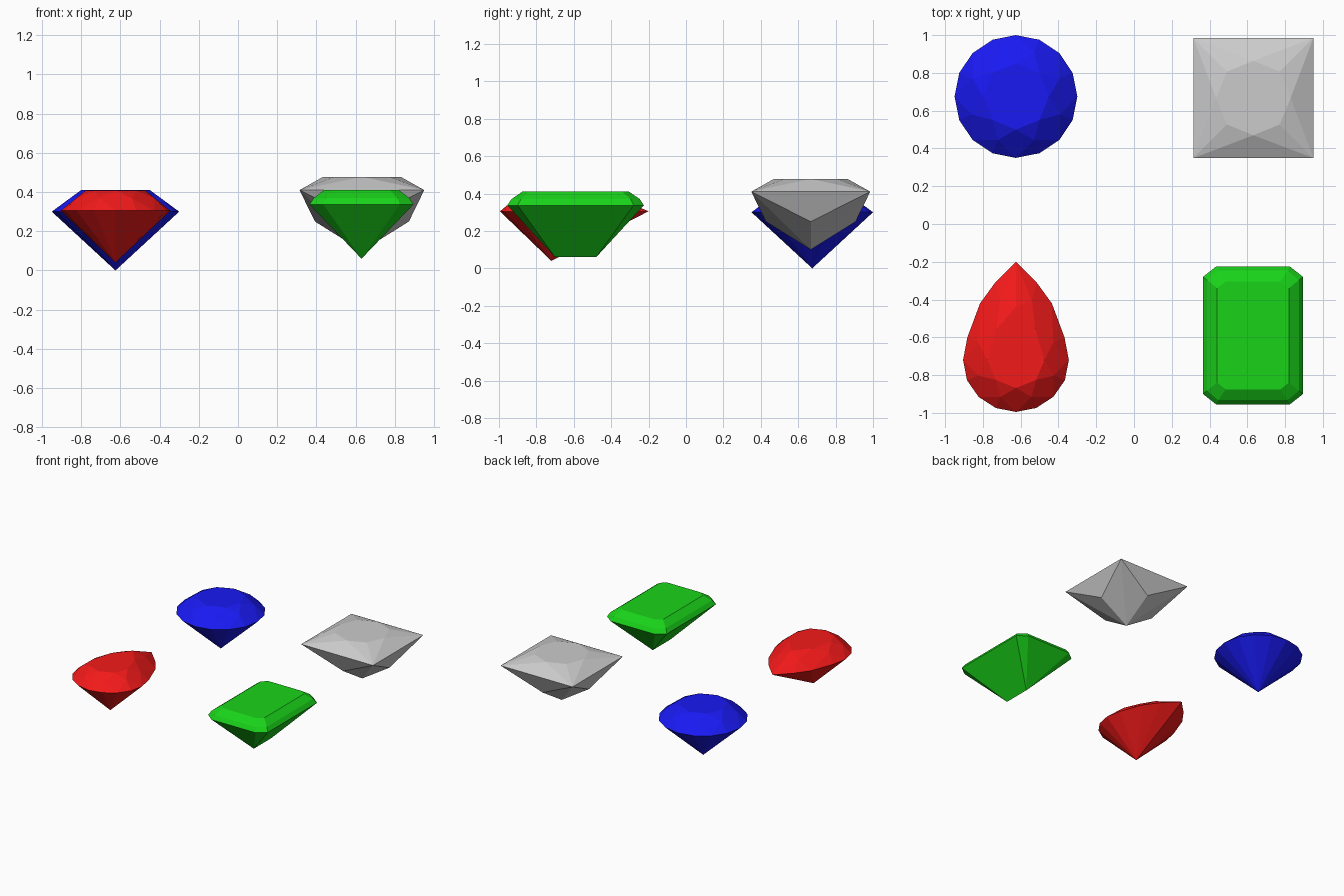
import bpy, bmesh
from math import sin, cos, pi, radians

if "Cube" in bpy.data.objects:
    bpy.data.objects.remove(bpy.data.objects["Cube"])


def gem(name, loc, points, color=None):
    """Faceted stone: convex hull of its facet corners, flat shaded."""
    bm = bmesh.new()
    verts = [bm.verts.new(p) for p in points]
    bmesh.ops.convex_hull(bm, input=verts)
    loose = [v for v in bm.verts if not v.link_faces]
    bmesh.ops.delete(bm, geom=loose, context='VERTS')
    bmesh.ops.dissolve_limit(bm, angle_limit=radians(0.5), verts=bm.verts[:], edges=bm.edges[:])
    bmesh.ops.recalc_face_normals(bm, faces=bm.faces[:])
    me = bpy.data.meshes.new(name)
    bm.to_mesh(me)
    bm.free()
    ob = bpy.data.objects.new(name, me)
    ob.location = (loc[0], loc[1], 0)
    bpy.context.collection.objects.link(ob)
    if color:
        mat = bpy.data.materials.new(name + "_color")
        mat.diffuse_color = (*color, 1)
        mat.use_nodes = True
        mat.node_tree.nodes["Principled BSDF"].inputs["Base Color"].default_value = mat.diffuse_color
        me.materials.append(mat)
    return ob


def brilliant(outline, girdle_z, mid_z, table_z, culet_z, table=0.54, mid=0.77):
    """16-point girdle, 8 bezel corners, octagonal table and a culet."""
    pts = [(0, 0, culet_z)]
    for k, (x, y) in enumerate(outline):
        pts.append((x, y, girdle_z))
        if k % 2:
            pts.append((x * mid, y * mid, mid_z))
        else:
            pts.append((x * table, y * table, table_z))
    return pts


def cut_rect(hx, hy, cx, cy, z):
    """Rectangle with cut corners."""
    pts = []
    for sx in (-1, 1):
        for sy in (-1, 1):
            pts += [(sx * hx, sy * (hy - cy), z), (sx * (hx - cx), sy * hy, z)]
    return pts


# round brilliant
circle = [(0.325 * cos(k * pi / 8), 0.325 * sin(k * pi / 8)) for k in range(16)]
gem("round_gem", (-0.625, 0.675), brilliant(circle, 0.30, 0.369, 0.41, 0.0), (0.01, 0.01, 0.9))

# pear: half outline from the tip down, mirrored
half = [(0.11, 0.41), (0.19, 0.30), (0.257, 0.12), (0.28, 0),
        (0.259, -0.107), (0.198, -0.195), (0.107, -0.254)]
pear = [(0, 0.52)] + half + [(0, -0.275)] + [(-x, y) for x, y in reversed(half)]
gem("pear_gem", (-0.625, -0.72), brilliant(pear, 0.305, 0.369, 0.408, 0.04), (0.9, 0.01, 0.01))

# emerald cut: stepped crown and a keel line
step = (cut_rect(0.265, 0.365, 0.07, 0.055, 0.337)
        + cut_rect(0.243, 0.343, 0.06, 0.05, 0.37)
        + cut_rect(0.19, 0.285, 0.045, 0.035, 0.41)
        + [(0, -0.11, 0.06), (0, 0.11, 0.06)])
gem("step_gem", (0.63, -0.59), step, (0.01, 0.65, 0.01))

# square cut
square = [(0, 0, 0.10)]
for k in range(4):
    c, s = round(cos(k * pi / 2)), round(sin(k * pi / 2))
    for u, v, z in ((0.318, 0.318, 0.41), (0.24, 0, 0.25), (0.245, 0.11, 0.45),
                    (0.245, -0.11, 0.45), (0.197, 0, 0.478), (0.14, 0.14, 0.478)):
        square.append((u * c - v * s, u * s + v * c, z))
gem("square_gem", (0.632, 0.667), square)
